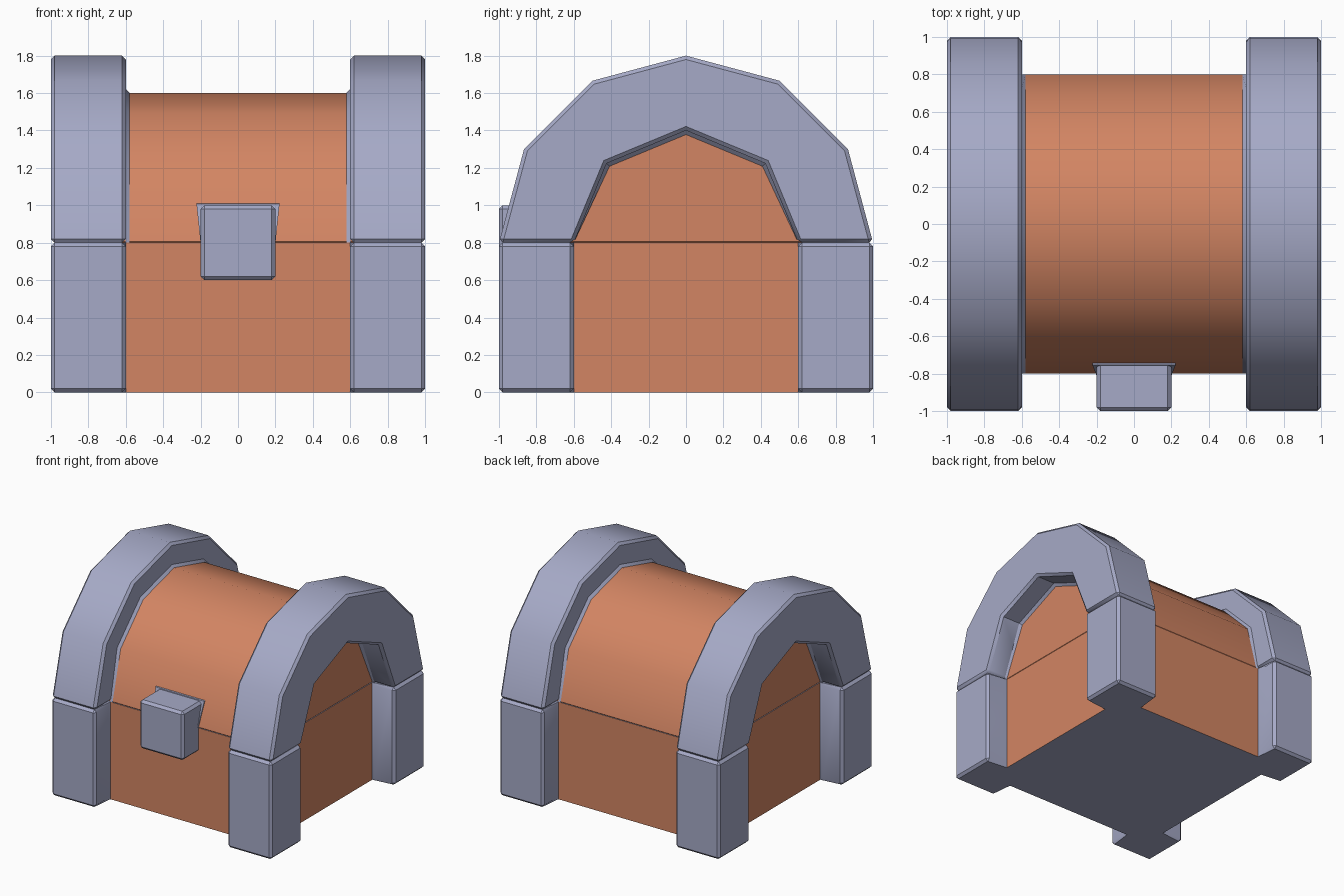
import bpy, bmesh
from math import sin, cos, pi, radians
from mathutils import Vector

if "Cube" in bpy.data.objects:
    bpy.data.objects.remove(bpy.data.objects["Cube"], do_unlink=True)


def make_material(name, rgb):
    mat = bpy.data.materials.new(name)
    mat.use_nodes = True
    mat.diffuse_color = (*rgb, 1)
    mat.node_tree.nodes["Principled BSDF"].inputs["Base Color"].default_value = (*rgb, 1)
    return mat


STEEL = make_material("blue_grey_metal", (0.38, 0.40, 0.57))
WOOD = make_material("orange_wood", (0.65, 0.235, 0.125))
SPRING = 0.8     # height where the lid meets the base
CHAMFER = 0.02


def finish(name, bm, mats):
    mesh = bpy.data.meshes.new(name)
    bm.to_mesh(mesh)
    bm.free()
    for mat in mats:
        mesh.materials.append(mat)
    mesh.shade_smooth()
    mesh.set_sharp_from_angle(angle=radians(35))
    obj = bpy.data.objects.new(name, mesh)
    bpy.context.collection.objects.link(obj)
    return obj


def prism(points, direction):
    """Solid made by pushing a closed outline along a direction."""
    bm = bmesh.new()
    face = bm.faces.new([bm.verts.new(p) for p in points])
    top = bmesh.ops.extrude_face_region(bm, geom=[face])["geom"]
    verts = [v for v in top if isinstance(v, bmesh.types.BMVert)]
    bmesh.ops.translate(bm, verts=verts, vec=direction)
    bmesh.ops.recalc_face_normals(bm, faces=bm.faces)
    return bm


def chamfer(bm, rule, width=CHAMFER):
    edges = [e for e in bm.edges if rule(e)]
    bmesh.ops.bevel(bm, geom=edges, offset=width, segments=1, affect='EDGES',
                    profile=0.5, material=0, clamp_overlap=True)


def half_ring(x, radius, sides, ends=None):
    """Half circle across y, standing on the spring line; ends sets the foot radius."""
    pts = []
    for i in range(sides + 1):
        r = ends if ends and i in (0, sides) else radius
        a = pi * i / sides
        pts.append(Vector((x, r * cos(a), SPRING + r * sin(a))))
    return pts


def band(name, ring_a, ring_b, facing_x):
    """Narrow filler strip between two half rings, facing along x."""
    bm = bmesh.new()
    a = [bm.verts.new(p) for p in ring_a]
    b = [bm.verts.new(p) for p in ring_b]
    for i in range(len(a) - 1):
        corners = [a[i], a[i + 1], b[i + 1], b[i]]
        unique = [v for k, v in enumerate(corners)
                  if all((v.co - w.co).length > 1e-5 for w in corners[:k])]
        face = bm.faces.new(unique)
        face.normal_update()
        if face.normal.x * facing_x < 0:
            face.normal_flip()
    finish(name, bm, [STEEL])


# Base: panels and four corner posts from one stepped outline
outline = []
corner = [(0.8, 0.6), (1, 0.6), (1, 1), (0.6, 1), (0.6, 0.8)]
for turn in range(4):
    outline += [(x, y, 0) for x, y in corner]
    corner = [(-y, x) for x, y in corner]
bm = prism(outline, (0, 0, SPRING))
for f in bm.faces:
    c = f.calc_center_median()
    panel = abs(f.normal.z) < 0.1 and min(abs(c.x), abs(c.y)) < 0.1
    f.material_index = 1 if panel else 0


def post_edge(e):
    level = abs(e.verts[0].co.z - e.verts[1].co.z) < 1e-4
    return not (level and any(f.material_index == 1 for f in e.link_faces))


chamfer(bm, post_edge)
finish("chest_base", bm, [STEEL, WOOD])

# Barrel lid
bm = prism(half_ring(-0.8, 0.8, 6), (1.6, 0, 0))
chamfer(bm, lambda e: all(v.co.z < SPRING + 0.01 for v in e.verts), 0.006)
finish("barrel_lid", bm, [WOOD])


# Lid arches with their filler strips, one on each end
def arch_edge(e):
    a, b = (v.co for v in e.verts)
    along_x = abs(a.x - b.x) > 0.1
    return not along_x or a.z < SPRING + 0.01


for side, word in ((1, "left"), (-1, "right")):
    profile = half_ring(0.6 * side, 1, 6) + half_ring(0.6 * side, 0.6, 4)[::-1]
    bm = prism(profile, (0.4 * side, 0, 0))
    chamfer(bm, arch_edge)
    finish(word + "_lid_arch", bm, [STEEL])
    band(word + "_outer_fillet", half_ring(0.58 * side, 0.802, 6, 0.8),
         half_ring(0.602 * side, 0.825, 6, 0.8), -side)
    band(word + "_inner_fillet", half_ring(0.802 * side, 0.578, 4, 0.6),
         half_ring(0.822 * side, 0.6, 4, 0.6), side)

# Latch block
bm = bmesh.new()
bmesh.ops.create_cube(bm, size=1)
bmesh.ops.scale(bm, verts=bm.verts, vec=(0.4, 0.28, 0.4))
bmesh.ops.translate(bm, verts=bm.verts, vec=(0, -0.86, 0.8))
chamfer(bm, lambda e: any(v.co.y < -0.9 for v in e.verts))
finish("latch", bm, [STEEL])

# Flared collar where the latch meets the sloping lid
flare = [(-0.2, -0.8, 0.8), (0.2, -0.8, 0.8), (0.222, -0.743, 1.01), (-0.222, -0.743, 1.01)]
bm = prism(flare, (0, -0.012, -0.003))
finish("latch_collar", bm, [STEEL])
